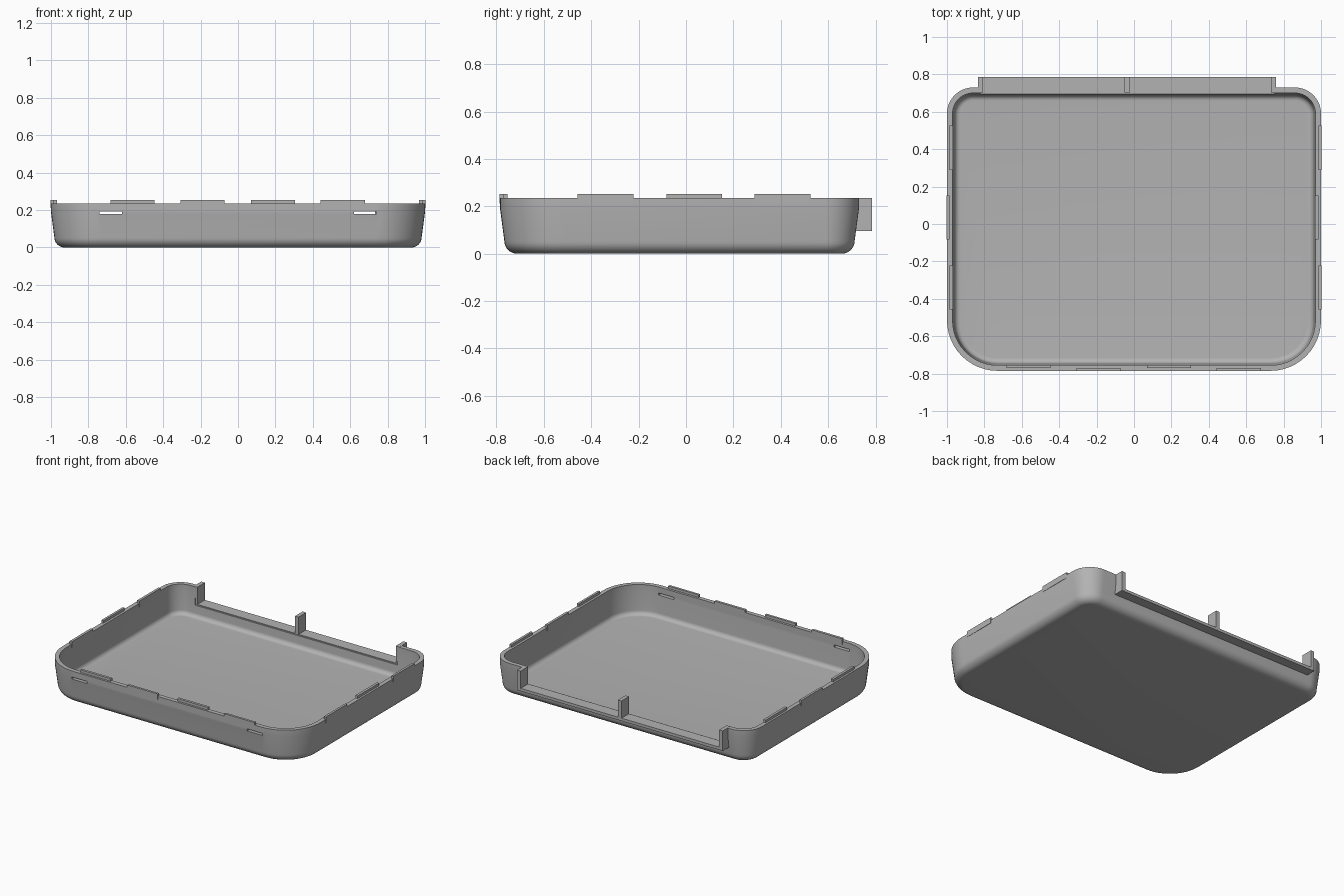
import bpy, bmesh, math

cube = bpy.data.objects.get("Cube")
if cube:
    bpy.data.objects.remove(cube, do_unlink=True)

grey = bpy.data.materials.new("grey plastic")
grey.use_nodes = True
grey.diffuse_color = (0.45, 0.45, 0.45, 1)
grey.node_tree.nodes["Principled BSDF"].inputs["Base Color"].default_value = grey.diffuse_color

FRONT, BACK, TOP = -0.785, 0.73, 0.235


def add_object(name, bm):
    bmesh.ops.recalc_face_normals(bm, faces=bm.faces)
    mesh = bpy.data.meshes.new(name)
    bm.to_mesh(mesh)
    bm.free()
    mesh.materials.append(grey)
    obj = bpy.data.objects.new(name, mesh)
    bpy.context.scene.collection.objects.link(obj)
    return obj


def box(name, x, y, z):
    bm = bmesh.new()
    bmesh.ops.create_cube(bm, size=1)
    for v in bm.verts:
        v.co = [lo + (c + 0.5) * (hi - lo) for c, (lo, hi) in zip(v.co, (x, y, z))]
    return add_object(name, bm)


def outline(inset, z, steps=12):
    """Rounded rectangle, wide corners in front and tight ones behind."""
    points = []
    for i, (sx, sy) in enumerate([(1, 1), (-1, 1), (-1, -1), (1, -1)]):
        radius = 0.14 if sy > 0 else 0.27
        edge = BACK if sy > 0 else FRONT
        cx, cy = sx * (1 - radius), edge - sy * radius
        for s in range(steps + 1):
            a = (i + s / steps) * math.pi / 2
            r = radius - inset
            points.append((cx + r * math.cos(a), cy + r * math.sin(a), z))
    return points


# Tray shell: outer wall from the bottom up, then inner wall back down
def bowl(base, inset, radius, lip):
    arc = [(inset + radius * (1 - math.sin(a)), base + radius * (1 - math.cos(a)))
           for a in (math.pi / 2 * k / 8 for k in range(9))]
    return arc + [(lip, 0.19), (lip, TOP)]


profile = bowl(0, 0.018, 0.055, 0) + bowl(0.03, 0.04, 0.03, 0.03)[::-1]
bm = bmesh.new()
rings = [[bm.verts.new(p) for p in outline(d, z)] for d, z in profile]
for low, high in zip(rings, rings[1:]):
    for i in range(len(low)):
        j = (i + 1) % len(low)
        bm.faces.new((low[i], low[j], high[j], high[i]))
bm.faces.new(rings[0])
bm.faces.new(rings[-1])
tray = add_object("tray", bm)

# Hinge opening in the back wall and two slots in the front wall
cutters = [box("hinge_opening_cutter", (-0.82, 0.75), (0.66, 0.9), (0.11, 0.3))]
for side in (-1, 1):
    cutters.append(box("slot_cutter", sorted((side * 0.62, side * 0.74)),
                       (-0.85, -0.7), (0.178, 0.193)))
for cutter in cutters:
    cutter.hide_render = True
    cutter.hide_viewport = True
    cut = tray.modifiers.new(cutter.name, 'BOOLEAN')
    cut.operation = 'DIFFERENCE'
    cut.solver = 'EXACT'
    cut.object = cutter

# Apply the cuts, then remove the helpers
bpy.context.view_layer.update()
graph = bpy.context.evaluated_depsgraph_get()
cut_mesh = bpy.data.meshes.new_from_object(tray.evaluated_get(graph))
tray.modifiers.clear()
tray.data = cut_mesh
for cutter in cutters:
    bpy.data.objects.remove(cutter, do_unlink=True)
bpy.ops.object.select_all(action='DESELECT')
tray.select_set(True)
bpy.context.view_layer.objects.active = tray
bpy.ops.object.shade_smooth_by_angle(angle=math.radians(35))

# Hinge ledge with three upright ribs
box("hinge_ledge", (-0.835, 0.76), (0.703, 0.785), (0.095, 0.115))
for name, x in (("right_hinge_rib", -0.835), ("middle_hinge_rib", -0.05),
                ("left_hinge_rib", 0.732)):
    box(name, (x, x + 0.028), (0.703, 0.786), (0.096, TOP + 0.001))

# Closing tabs along the rim, alternating between inner and outer half of the wall
OUTER, INNER = (-0.002, 0.014), (0.014, 0.032)
TAB_Z = (0.212, 0.253)
for i, x in enumerate((-0.565, -0.19, 0.188, 0.56)):
    near, far = OUTER if i % 2 else INNER
    box("front_tab", (x - 0.118, x + 0.118), (FRONT + near, FRONT + far), TAB_Z)
for i, y in enumerate((-0.34, 0.035, 0.408)):
    for side, name in ((1, "left_tab"), (-1, "right_tab")):
        outside = (i % 2 == 0) == (side > 0)
        near, far = OUTER if outside else INNER
        box(name, sorted((side * (1 - near), side * (1 - far))),
            (y - 0.118, y + 0.118), TAB_Z)
